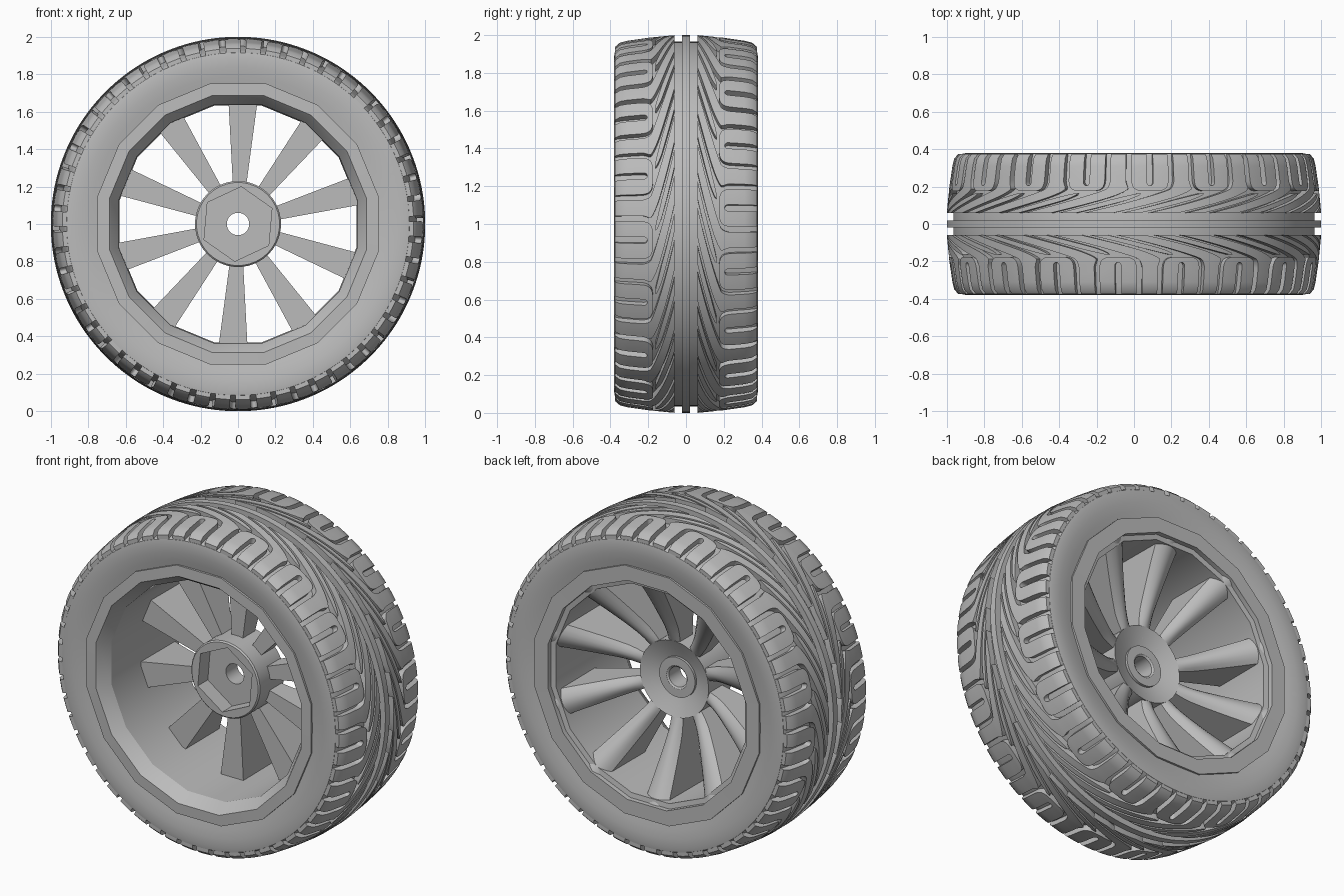
import bpy
import bmesh
from math import cos, sin, pi, radians, copysign

if "Cube" in bpy.data.objects:
    bpy.data.objects.remove(bpy.data.objects["Cube"], do_unlink=True)

grey = bpy.data.materials.new("plain grey")
grey.use_nodes = True
grey.diffuse_color = (0.5, 0.5, 0.5, 1)
grey.node_tree.nodes["Principled BSDF"].inputs["Base Color"].default_value = (0.5, 0.5, 0.5, 1)


# ---------- helpers ----------
def polar(angle, r, y, side=0.0):
    """Point around the axle; side shifts it along the tangent."""
    return (r * cos(angle) - side * sin(angle), y, 1 + r * sin(angle) + side * cos(angle))


def loft(bm, sections, ring=False):
    """Skin closed cross-sections into a solid, joined end to end when ring."""
    rows = [[bm.verts.new(p) for p in s] for s in sections]
    n = len(rows[0])
    pairs = list(zip(rows, rows[1:]))
    if ring:
        pairs.append((rows[-1], rows[0]))
    else:
        bm.faces.new(rows[0])
        bm.faces.new(rows[-1][::-1])
    for a, b in pairs:
        for i in range(n):
            j = (i + 1) % n
            bm.faces.new((a[i], b[i], b[j], a[j]))


def revolve(bm, profile, count, phase=0.0):
    """Turn a closed (radius, y) profile; a radius may be a function of angle."""
    sections = []
    for k in range(count):
        a = phase + 2 * pi * k / count
        sections.append([polar(a, r(a) if callable(r) else r, y) for r, y in profile])
    loft(bm, sections, ring=True)


def finish(name, bm, angle=30):
    bmesh.ops.recalc_face_normals(bm, faces=bm.faces)
    mesh = bpy.data.meshes.new(name)
    bm.to_mesh(mesh)
    bm.free()
    mesh.materials.append(grey)
    obj = bpy.data.objects.new(name, mesh)
    bpy.context.collection.objects.link(obj)
    bpy.ops.object.select_all(action='DESELECT')
    obj.select_set(True)
    bpy.context.view_layer.objects.active = obj
    bpy.ops.object.shade_smooth_by_angle(angle=radians(angle))


def mirrored(half):
    """Complete a half profile, listed from the middle outwards, across y = 0."""
    return [(r, -y) for r, y in reversed(half)] + half


def smooth(t):
    t = max(0.0, min(1.0, t))
    return t * t * (3 - 2 * t)


# ---------- tyre body ----------
bm = bmesh.new()
revolve(bm, mirrored([(0.965, 0.06), (0.95, 0.2), (0.93, 0.33), (0.922, 0.365), (0.915, 0.376),
                      (0.89, 0.38), (0.84, 0.378), (0.79, 0.371), (0.72, 0.355)]), 120)
finish("tyre_body", bm)

# ---------- centre rib ----------
bm = bmesh.new()
revolve(bm, mirrored([(1.0, 0.02), (0.95, 0.02)]), 120)
finish("centre_rib", bm)

# ---------- tread blocks ----------
UNITS = 18
PITCH = 2 * pi / UNITS
EDGE = 0.375
CROWN = [(0.06, 1.0), (0.2, 0.986), (0.31, 0.97), (0.35, 0.96), (EDGE, 0.938)]


def crown(y):
    for (y0, r0), (y1, r1) in zip(CROWN, CROWN[1:]):
        if y <= y1:
            return r0 + (r1 - r0) * (y - y0) / (y1 - y0)
    return CROWN[-1][1]


def block(bm, strip, start, side):
    """Raise a strip of paired (angle, y) edges above the tyre body."""
    sections = []
    for (u0, y0), (u1, y1) in strip:
        top = []
        for i in range(6):
            u, y = u0 + (u1 - u0) * i / 5, y0 + (y1 - y0) * i / 5
            top.append(polar(start + u, crown(y), side * y))
        foot = [polar(start + u, crown(y) - 0.05, side * y) for u, y in ((u1, y1), (u0, y0))]
        sections.append(top + foot)
    loft(bm, sections)


def sweep(y):
    return 0.45 * (max(0.0, 0.19 - y) / 0.13) ** 1.3


def band(y, middle, half):
    c = middle + sweep(y)
    return ((c - half, y), (c + half, y))


# Horseshoe block with a slot open towards the sidewall
leg = [((0.0175, y), (0.1025, y)) for y in (EDGE, 0.35, 0.31)]
arch = []
for k in range(17):
    c, s = cos(pi * k / 16), abs(sin(pi * k / 16))
    arch.append(((0.0175 * c, 0.225 - 0.02 * s),
                 (copysign(abs(c) ** 0.5, c) * 0.1025, 0.27 - 0.095 * s ** 0.5)))
other_leg = [((-a, y), (-b, y2)) for (a, y), (b, y2) in reversed(leg)]
horseshoe = leg + arch + other_leg

# Rib from the shoulder sweeping in to the middle, and the wedge beside it
rib_ys = [EDGE, 0.35, 0.31, 0.26] + [0.235 - 0.175 * k / 18 for k in range(19)]
long_rib = [band(y, PITCH / 2, 0.043 + 0.037 * smooth((0.235 - y) / 0.105)) for y in rib_ys]
wedge = [band(y, 0, 0.004 + 0.046 * min(1, (0.163 - y) / 0.035) ** 0.5)
         for y in [0.162 - 0.102 * k / 12 for k in range(13)]]

for label, side in (("front", -1), ("back", 1)):
    bm = bmesh.new()
    for k in range(UNITS):
        start = (k + 0.25 * side) * PITCH
        for strip in (horseshoe, long_rib, wedge):
            block(bm, strip, start, side)
    finish(label + "_tread_blocks", bm)

# ---------- rim ----------
bm = bmesh.new()
revolve(bm, [(0.72, -0.35), (0.765, -0.355), (0.765, -0.375), (0.70, -0.377), (0.69, -0.365),
             (0.65, -0.30), (0.645, 0.34), (0.675, 0.345), (0.675, 0.374), (0.765, 0.375),
             (0.765, 0.355), (0.72, 0.35)], 16, pi / 16)
finish("rim", bm)


# ---------- spokes ----------
def dish(r):
    """Depth of the bowl-shaped back face."""
    return 0.07 + 0.30 * ((r - 0.12) / 0.57) ** 1.2


bm = bmesh.new()
for k in range(10):
    a = radians(87.7 + 36 * k)
    sections = []
    for i in range(13):
        r = 0.14 + 0.54 * i / 12
        half = 0.035 + 0.04 * (r - 0.2) / 0.43
        back = [polar(a, r, dish(r) - 0.035 * t * t * smooth((r - 0.14) / 0.2), t * half)
                for t in (-1, -0.7, -0.35, 0, 0.35, 0.7, 1)]
        front = [polar(a, r, -0.02, t * half) for t in (1, -1)]
        sections.append(back + front)
    loft(bm, sections)
finish("spokes", bm, 40)


# ---------- hub with hexagonal socket ----------
def hexagon(a):
    turn = (a - radians(25)) % (pi / 3) - pi / 6
    return 0.173 / cos(turn)


bm = bmesh.new()
revolve(bm, [(0.06, -0.03), (hexagon, -0.03), (hexagon, -0.125), (0.222, -0.125), (0.23, -0.117),
             (0.23, dish(0.23)), (0.17, dish(0.17)), (0.12, 0.07), (0.12, 0.085),
             (0.07, 0.085), (0.06, 0.078)], 36, radians(5))
finish("hub", bm)
